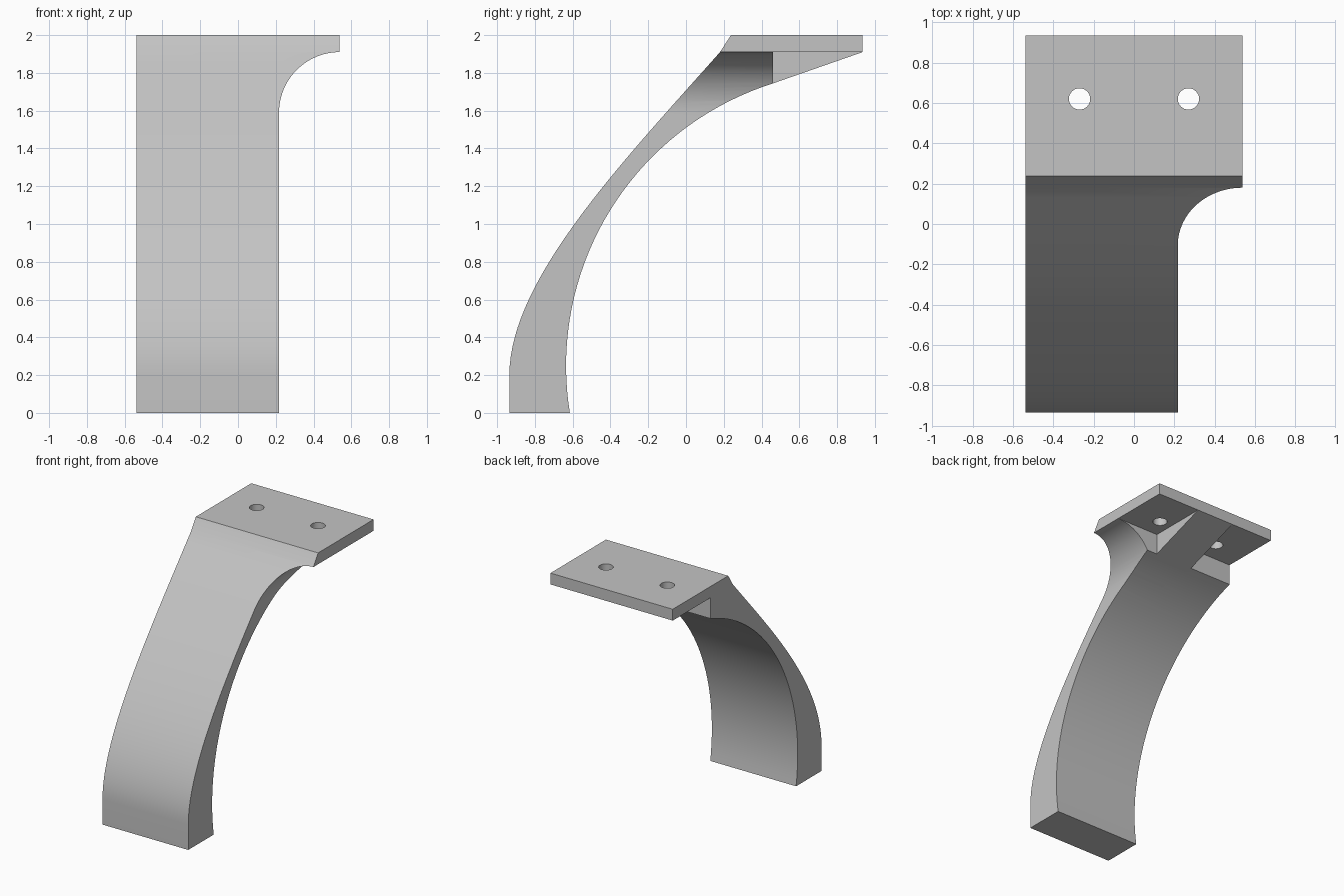
import bpy
import bmesh
from math import pi, sin, cos, atan2, radians
from mathutils import Vector
from mathutils.geometry import interpolate_bezier

cube = bpy.data.objects.get("Cube")
if cube:
    bpy.data.objects.remove(cube, do_unlink=True)

HALF_X, HALF_Y, TOP, UNDER = 0.538, 0.935, 2.0, 1.91
LEG_X = 0.217        # side of the leg below the flare
RIB_X = 0.165        # half width of the centre rib
WALL_Y = 0.46        # where the pockets begin


def prism(name, points, direction):
    """Extrude a closed outline along a direction into a solid object."""
    bm = bmesh.new()
    face = bm.faces.new([bm.verts.new(p) for p in points])
    grown = bmesh.ops.extrude_face_region(bm, geom=[face])["geom"]
    bmesh.ops.translate(bm, vec=direction,
                        verts=[g for g in grown if isinstance(g, bmesh.types.BMVert)])
    bmesh.ops.recalc_face_normals(bm, faces=bm.faces)
    mesh = bpy.data.meshes.new(name)
    bm.to_mesh(mesh)
    bm.free()
    obj = bpy.data.objects.new(name, mesh)
    bpy.context.collection.objects.link(obj)
    return obj


def cut(target, cutter):
    """Subtract the cutter, then discard it."""
    cutter.hide_render = True
    mod = target.modifiers.new("cut", "BOOLEAN")
    mod.operation = "DIFFERENCE"
    mod.solver = "EXACT"
    mod.object = cutter
    bpy.context.view_layer.objects.active = target
    bpy.ops.object.modifier_apply(modifier=mod.name)
    bpy.data.objects.remove(cutter, do_unlink=True)


def arc(cx, cz, r, a0, a1, n):
    return [(cx + r * cos(a0 + (a1 - a0) * i / n),
             cz + r * sin(a0 + (a1 - a0) * i / n)) for i in range(n + 1)]


# Side profile: outer sweep, plate, rib slope and inner arc
outer = interpolate_bezier(Vector((-HALF_Y, 0.2)), Vector((-HALF_Y, 0.71)),
                           Vector((-0.32, 1.345)), Vector((0.18, UNDER)), 32)
cy, cz, radius = 0.932, 0.25, 1.567
inner = arc(cy, cz, radius, atan2(1.495, WALL_Y - cy), pi + 0.16, 36)
inner[-1] = (-0.615, 0)
profile = [(-HALF_Y, 0)] + [(p.x, p.y) for p in outer]
profile += [(0.238, TOP), (HALF_Y, TOP), (HALF_Y, UNDER)] + inner
bracket = prism("curved_bracket", [(-HALF_X, y, z) for y, z in profile],
                (2 * HALF_X, 0, 0))

# Rounded flare where the leg narrows on one side
r = HALF_X - LEG_X
flare = [(LEG_X, -1)] + arc(HALF_X, UNDER - r, r, pi, pi / 2, 24)
flare += [(1, UNDER), (1, -1)]
cut(bracket, prism("flare_cutter", [(x, -2, z) for x, z in flare],
                   (0, 2 + WALL_Y + 0.05, 0)))

# Pockets under the plate and bolt holes, on both sides of the rib
for side in (-1, 1):
    pocket = [(side * RIB_X, WALL_Y), (side, WALL_Y), (side, 2), (side * RIB_X, 2)]
    cut(bracket, prism("pocket_cutter", [(x, y, 1.5) for x, y in pocket],
                       (0, 0, UNDER - 1.5)))
    hole = arc(side * 0.27, 0.62, 0.053, 0, 2 * pi, 32)[:-1]
    cut(bracket, prism("hole_cutter", [(x, y, 1.5) for x, y in hole], (0, 0, 1)))

# Single grey finish
grey = bpy.data.materials.new("light_grey")
grey.use_nodes = True
colour = (0.55, 0.55, 0.55, 1)
grey.diffuse_color = colour
grey.node_tree.nodes["Principled BSDF"].inputs["Base Color"].default_value = colour
bracket.data.materials.clear()
bracket.data.materials.append(grey)

bpy.ops.object.select_all(action="DESELECT")
bracket.select_set(True)
bpy.context.view_layer.objects.active = bracket
bpy.ops.object.shade_smooth_by_angle(angle=radians(30))
